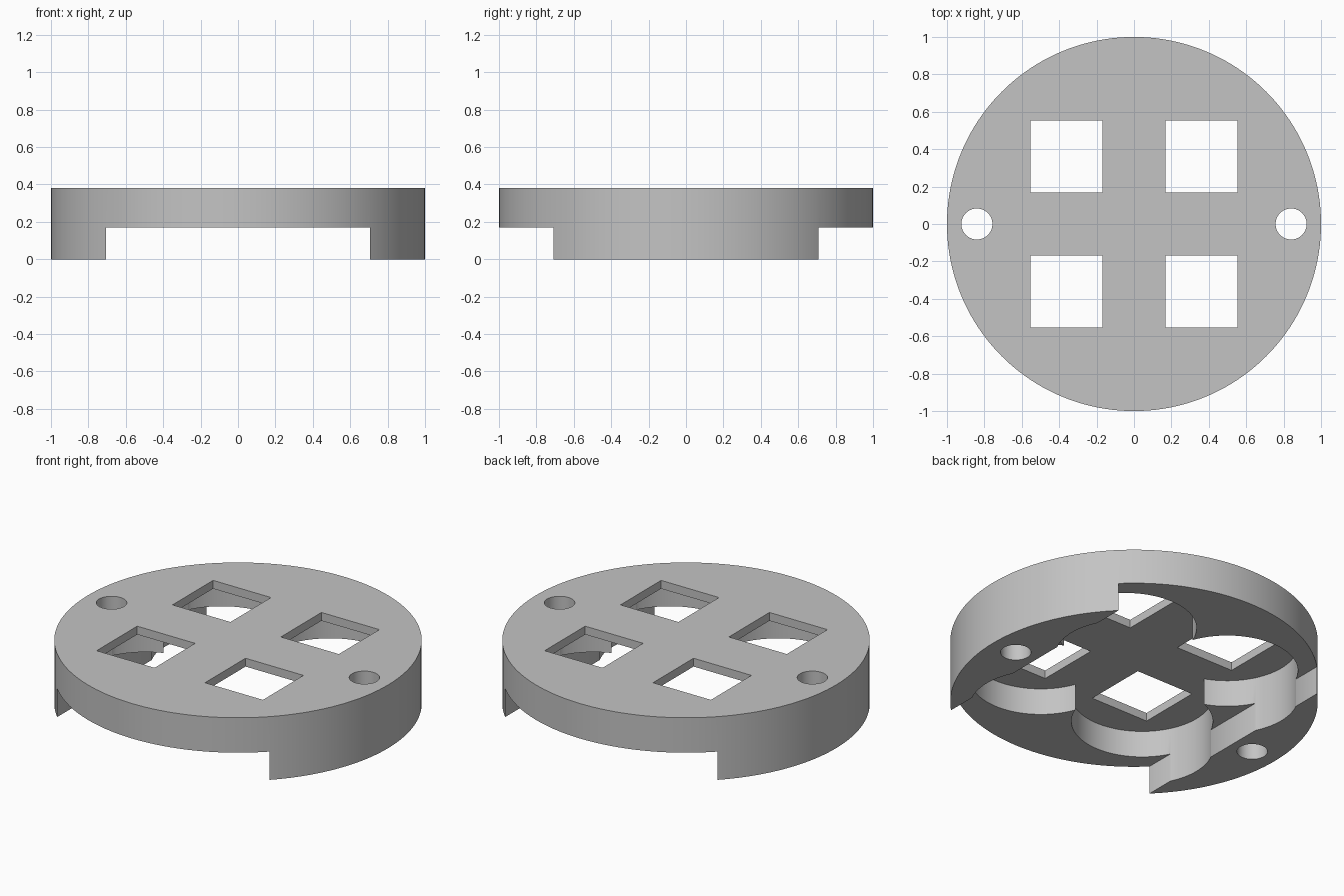
import bpy
import math

cube = bpy.data.objects.get("Cube")
if cube:
    bpy.data.objects.remove(cube, do_unlink=True)

HEIGHT = 0.38
SLOT_TOP = 0.17      # underside between the two feet
CEILING = 0.33       # roof of the round pockets
FOOT_X = 0.705       # inner face of each foot
GRID = 0.36          # window and pocket centre offset

grey = bpy.data.materials.new("plain grey")
grey.use_nodes = True
colour = (0.55, 0.55, 0.55, 1)
grey.diffuse_color = colour
grey.node_tree.nodes["Principled BSDF"].inputs["Base Color"].default_value = colour


def cylinder(name, x, y, radius, low, high, sides=96):
    bpy.ops.mesh.primitive_cylinder_add(vertices=sides, radius=radius, depth=high - low,
                                        location=(x, y, (low + high) / 2))
    obj = bpy.context.object
    obj.name = name
    return obj


def box(name, x, y, width, depth, low, high):
    bpy.ops.mesh.primitive_cube_add(size=1, location=(x, y, (low + high) / 2))
    obj = bpy.context.object
    obj.name = name
    obj.scale = (width, depth, high - low)
    return obj


def cut(target, cutter):
    cutter.hide_render = True
    mod = target.modifiers.new("cut", 'BOOLEAN')
    mod.operation = 'DIFFERENCE'
    mod.solver = 'EXACT'
    mod.object = cutter
    bpy.context.view_layer.objects.active = target
    bpy.ops.object.modifier_apply(modifier=mod.name)
    bpy.data.objects.remove(cutter, do_unlink=True)


# Round body
body = cylinder("round_cover", 0, 0, 1, 0, HEIGHT, 160)
body.data.materials.append(grey)

# Wide slot that leaves a foot on each side
cut(body, box("slot_cutter", 0, 0, 2 * FOOT_X, 3, -1, SLOT_TOP))

# Central recess joining the four pockets
cut(body, cylinder("centre_cutter", 0, 0, 0.3, -1, CEILING))

# Overlapping round pockets, each with a square window
corners = [(sx * GRID, sy * GRID) for sx in (-1, 1) for sy in (-1, 1)]
for x, y in corners:
    cut(body, cylinder("pocket_cutter", x, y, 0.385, -1, CEILING))
for x, y in corners:
    cut(body, box("window_cutter", x, y, 0.385, 0.385, -1, 1))

# Screw holes through the feet
for side in (-1, 1):
    cut(body, cylinder("screw_hole_cutter", side * 0.84, 0, 0.083, -1, 1, 48))

# Smooth curved walls, sharp edges
bpy.ops.object.select_all(action='DESELECT')
body.select_set(True)
bpy.context.view_layer.objects.active = body
bpy.ops.object.shade_smooth_by_angle(angle=math.radians(30))
